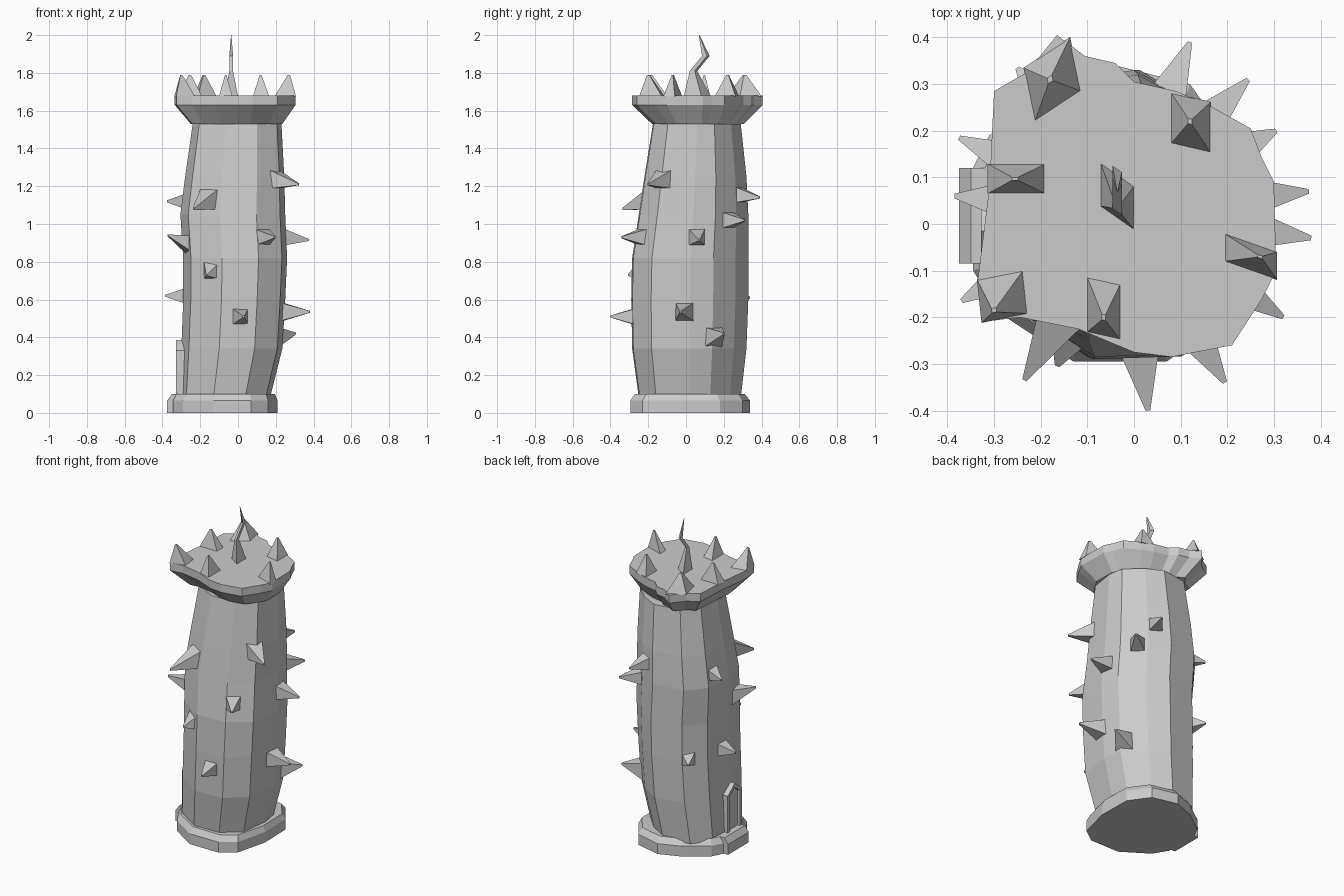
import bpy, bmesh
from mathutils import Vector


def loft(name, rings):
    """Skin a list of equal-length point rings and cap both ends."""
    bm = bmesh.new()
    loops = [[bm.verts.new(p) for p in r] for r in rings]
    n = len(rings[0])
    for a, b in zip(loops, loops[1:]):
        for i in range(n):
            j = (i + 1) % n
            bm.faces.new((a[i], a[j], b[j], b[i]))
    bm.faces.new(loops[0][::-1])
    bm.faces.new(loops[-1])
    bmesh.ops.recalc_face_normals(bm, faces=bm.faces)
    me = bpy.data.meshes.new(name)
    bm.to_mesh(me)
    bm.free()
    ob = bpy.data.objects.new(name, me)
    bpy.context.collection.objects.link(ob)
    return ob


def fit(outline, z, x0, x1, y0, y1):
    """Stretch an outline into a bounding box at height z."""
    xs, ys = [p[0] for p in outline], [p[1] for p in outline]
    fx = (x1 - x0) / (max(xs) - min(xs))
    fy = (y1 - y0) / (max(ys) - min(ys))
    return [(x0 + (x - min(xs)) * fx, y0 + (y - min(ys)) * fy, z) for x, y in outline]


def quad(c, u, v, r=1):
    """Four corners around c, spanned by half-vectors u and v."""
    return [c + u * r * a + v * r * b for a, b in ((-1, -1), (1, -1), (1, 1), (-1, 1))]


# Tower shaft: one irregular outline, re-fitted at each height
shape = [(-.25, -1), (.45, -.98), (.9, -.66), (1, 0), (.93, .4), (.52, .78),
         (.1, 1), (-.6, .9), (-.95, .52), (-1, -.1), (-.85, -.65)]
loft("tower_shaft", [fit(shape, *r) for r in (
    (.08, -.31, .17, -.25, .29), (.34, -.30, .235, -.285, .32),
    (.60, -.29, .25, -.29, .33), (.82, -.29, .26, -.285, .33),
    (1.05, -.305, .25, -.25, .33), (1.25, -.28, .245, -.22, .32),
    (1.53, -.24, .23, -.175, .29))])

# Plinth with a chamfered top
foot = [(-.13, -.295), (.07, -.295), (.16, -.23), (.21, -.03), (.205, .18), (.12, .30),
        (-.04, .34), (-.17, .29), (-.31, .19), (-.345, .12), (-.345, -.1), (-.29, -.19)]
loft("plinth", [fit(foot, *r) for r in (
    (0, -.345, .21, -.295, .34), (.065, -.345, .21, -.295, .34),
    (.10, -.325, .195, -.27, .31))])

# Doorstep bump on the left side
loft("doorstep", [[(x, -.085, z), (-.25, -.085, z), (-.25, .12, z), (x, .12, z)]
                  for x, z in ((-.375, 0), (-.375, .065), (-.35, .10))])

# Pointed doorway with a recessed panel
door = [(-.085, .09), (.055, .09), (.055, .33), (-.015, .385), (-.085, .33)]
inner = [(-.065, .10), (.035, .10), (.035, .32), (-.015, .36), (-.065, .32)]
loft("doorway", [[(x, y, z) for y, z in prof] for x, prof in (
    (-.22, door), (-.328, door), (-.328, inner), (-.312, inner))])

# Flared battlement cap
rim = [(-.30, .285), (-.23, .325), (-.165, .405), (-.105, .36), (-.04, .345),
       (.0, .305), (.09, .285), (.16, .255), (.25, .205), (.275, .14), (.30, .09),
       (.305, -.1), (.275, -.16), (.21, -.26), (.08, -.285), (0, -.275),
       (-.12, -.225), (-.245, -.2), (-.325, -.21), (-.335, -.12), (-.31, .08)]
loft("battlement", [fit(rim, 1.53, -.25, .235, -.18, .305),
                    fit(rim, 1.63, -.335, .305, -.285, .405),
                    fit(rim, 1.68, -.335, .305, -.285, .405)])

# Wall spikes: tip position, how much lower the tip is than the root, length
up = Vector((0, 0, 1))
for i, (x, y, z, drop, length) in enumerate((
        (-.235, -.335, 1.08, .05, .17), (.03, -.40, .51, 0, .17),
        (.195, -.34, .93, 0, .17), (.32, -.20, 1.21, .03, .17),
        (.38, -.03, .535, 0, .17), (.375, .07, .915, .02, .17),
        (.305, .20, .42, -.02, .13), (.245, .31, 1.02, 0, .17),
        (.12, .39, 1.14, .02, .17), (-.375, .185, 1.12, 0, .17),
        (-.385, .06, .62, 0, .15), (-.37, -.165, .94, -.06, .16),
        (-.25, .335, .61, 0, .13), (-.165, -.305, .73, .03, .09))):
    tip = Vector((x, y, z))
    out = Vector((x + .03, y - .03, 0)).normalized()
    root = tip - out * length + up * drop
    side = out.cross(up)
    loft(f"wall_spike_{i + 1}", [quad(root, side, up, .054), quad(tip, side, up, .005)])

# Crown spikes: root centre, tip centre, half-vectors of the base
for i, (x, y, tx, ty, u, v) in enumerate((
        (-.175, .31, -.18, .31, (.05, .033), (-.012, .058)),
        (.122, .217, .12, .22, (.043, -.01), (0, .055)),
        (-.252, .097, -.255, .097, (.062, 0), (0, .032)),
        (.25, -.07, .27, -.07, (.057, -.02), (0, .03)),
        (-.065, -.18, -.065, -.2, (.036, -.008), (0, .06)),
        (-.282, -.155, -.30, -.185, (.05, .01), (-.005, .047)))):
    u, v = Vector((*u, 0)), Vector((*v, 0))
    loft(f"crown_spike_{i + 1}", [quad(Vector((x, y, 1.675)), u, v),
                                  quad(Vector((tx, ty, 1.79)), u, v, .1)])

# Crooked central spire on a skewed root
su, sv = Vector((1, -.7, 0)), Vector((0, 1.3, 0))
loft("crooked_spire", [quad(Vector((-.036, y, z)), su, sv, r) for y, z, r in (
    (.06, 1.675, .036), (.04, 1.81, .01), (.105, 1.89, .01), (.07, 2.0, .001))])
